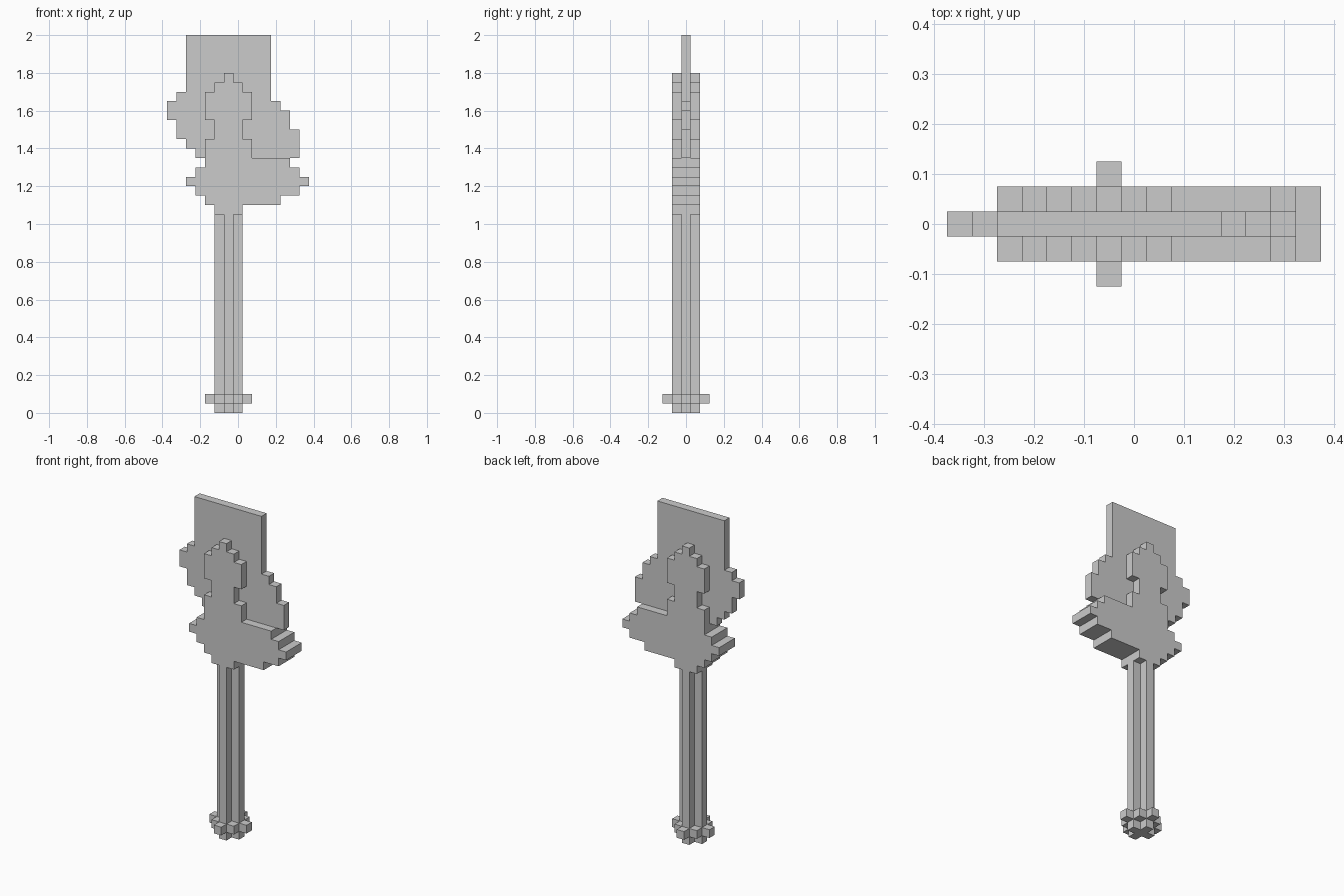
import bpy
import bmesh
from mathutils import Vector

if "Cube" in bpy.data.objects:
    bpy.data.objects.remove(bpy.data.objects["Cube"])

CX = -0.05  # handle axis


def outline(bottom, left, right):
    """Stepped outline; left/right list (u, top of that step) from bottom up."""
    def side(steps):
        pts, v = [], bottom
        for u, top in steps:
            pts += [(u, v), (u, top)]
            v = top
        return pts
    return side(right) + side(left)[::-1]


def slab(name, pts, start, end, axis):
    """Extrude an outline along y (front profile) or z (plan profile)."""
    bm = bmesh.new()
    place = (lambda u, v: (u, start, v)) if axis == 'y' else (lambda u, v: (u, v, start))
    face = bm.faces.new([bm.verts.new(place(u, v)) for u, v in pts])
    ext = bmesh.ops.extrude_face_region(bm, geom=[face])
    shift = Vector((0, end - start, 0) if axis == 'y' else (0, 0, end - start))
    bmesh.ops.translate(bm, vec=shift,
                        verts=[e for e in ext['geom'] if isinstance(e, bmesh.types.BMVert)])
    bmesh.ops.recalc_face_normals(bm, faces=bm.faces[:])
    mesh = bpy.data.meshes.new(name)
    bm.to_mesh(mesh)
    bm.free()
    obj = bpy.data.objects.new(name, mesh)
    bpy.context.collection.objects.link(obj)
    return obj


def round_plan(steps):
    """Symmetric stepped plan around the handle axis: (half width, top y)."""
    return outline(-steps[-1][1],
                   [(CX - w, y) for w, y in steps],
                   [(CX + w, y) for w, y in steps])


# Handle: plus-shaped shaft
slab("handle", round_plan([(0.025, -0.025), (0.075, 0.025), (0.025, 0.075)]),
     0, 1.05, 'z')

# Pommel ring: stepped diamond
slab("pommel_ring",
     round_plan([(0.025, -0.075), (0.075, -0.025), (0.125, 0.025),
                 (0.075, 0.075), (0.025, 0.125)]),
     0.05, 0.10, 'z')

# Thick head: neck, guard and rounded blade mount
head_left = [(-0.125, 1.10), (-0.175, 1.15), (-0.225, 1.20), (-0.275, 1.25),
             (-0.225, 1.30), (-0.175, 1.45), (-0.125, 1.55), (-0.175, 1.70),
             (-0.125, 1.75), (-0.075, 1.80)]
head_right = [(0.025, 1.10), (0.225, 1.15), (0.325, 1.20), (0.375, 1.25),
              (0.325, 1.30), (0.275, 1.35), (0.075, 1.45), (0.025, 1.55),
              (0.075, 1.70), (0.025, 1.75), (-0.025, 1.80)]
slab("head_mount", outline(1.05, head_left, head_right), -0.075, 0.075, 'y')

# Thin blade, with a tang sunk into the mount
blade_left = [(-0.125, 1.35), (-0.225, 1.40), (-0.275, 1.45), (-0.325, 1.55),
              (-0.375, 1.65), (-0.325, 1.70), (-0.275, 2.00)]
blade_right = [(0.225, 1.35), (0.325, 1.50), (0.275, 1.60), (0.225, 1.65),
               (0.175, 2.00)]
slab("blade", outline(1.30, blade_left, blade_right), -0.025, 0.025, 'y')
